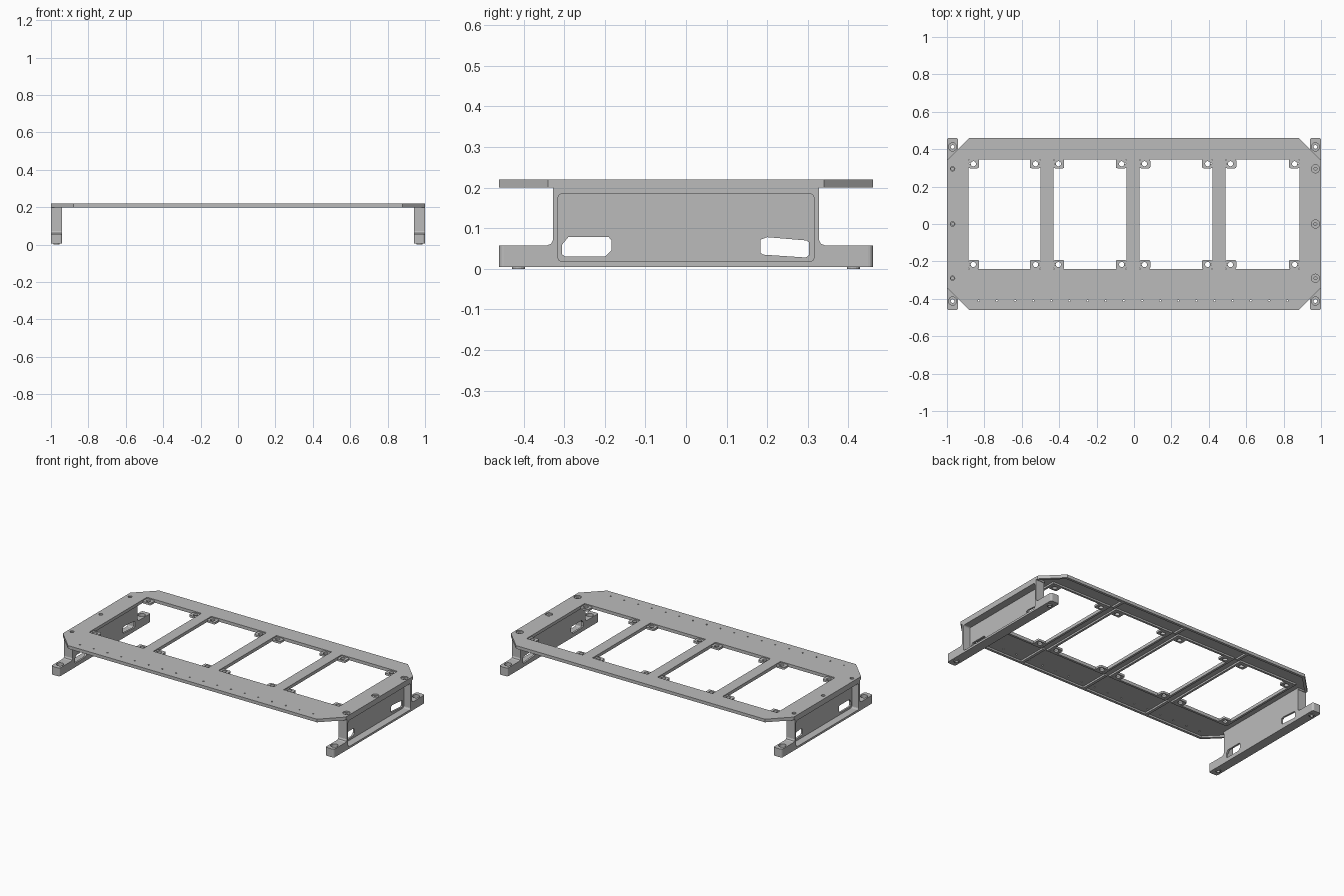
import bpy, bmesh, math
from mathutils import Matrix

cube = bpy.data.objects.get("Cube")
if cube:
    bpy.data.objects.remove(cube, do_unlink=True)

metal = bpy.data.materials.new("plain grey metal")
metal.use_nodes = True
grey = (0.5, 0.5, 0.5, 1)
metal.diffuse_color = grey
metal.node_tree.nodes["Principled BSDF"].inputs["Base Color"].default_value = grey


def rect(u0, u1, v0, v1, r=0.0):
    """Rectangle loop, rounded when r is given."""
    if r == 0:
        return [(u0, v0), (u1, v0), (u1, v1), (u0, v1)]
    pts = []
    corners = [(u1 - r, v1 - r), (u0 + r, v1 - r), (u0 + r, v0 + r), (u1 - r, v0 + r)]
    for k, (cu, cv) in enumerate(corners):
        for i in range(5):
            a = math.pi / 2 * (k + i / 4)
            pts.append((cu + r * math.cos(a), cv + r * math.sin(a)))
    return pts


def circle(u, v, r, n=16):
    return [(u + r * math.cos(2 * math.pi * i / n), v + r * math.sin(2 * math.pi * i / n))
            for i in range(n)]


def octagon(inset=0.0):
    x, y, c = 1 - inset, 0.46 - inset, 0.12 - 0.586 * inset
    return [(x, c - y), (x, y - c), (x - c, y), (c - x, y),
            (-x, y - c), (-x, c - y), (c - x, -y), (x - c, -y)]


def slab(name, loops, lo, hi, sideways=False):
    """Filled outline with holes, extruded from lo to hi along z (or along x)."""
    cu = bpy.data.curves.new(name, "CURVE")
    cu.dimensions, cu.fill_mode, cu.extrude = "2D", "BOTH", (hi - lo) / 2
    for pts in loops:
        sp = cu.splines.new("POLY")
        sp.points.add(len(pts) - 1)
        for p, (u, v) in zip(sp.points, pts):
            p.co = (u, v, 0, 1)
        sp.use_cyclic_u = True
    tmp = bpy.data.objects.new(name + "_outline", cu)
    bpy.context.collection.objects.link(tmp)
    dg = bpy.context.evaluated_depsgraph_get()
    mesh = bpy.data.meshes.new_from_object(tmp.evaluated_get(dg))
    bpy.data.objects.remove(tmp, do_unlink=True)
    bpy.data.curves.remove(cu)
    bm = bmesh.new()
    bm.from_mesh(mesh)
    bm.transform(Matrix.Translation((0, 0, (lo + hi) / 2)))
    if sideways:
        bm.transform(Matrix(((0, 0, 1, 0), (1, 0, 0, 0), (0, 1, 0, 0), (0, 0, 0, 1))))
    bmesh.ops.remove_doubles(bm, verts=bm.verts, dist=1e-5)
    bmesh.ops.recalc_face_normals(bm, faces=bm.faces)
    for f in bm.faces:
        f.smooth = False
    bm.to_mesh(mesh)
    bm.free()
    mesh.name = name
    mesh.materials.clear()
    mesh.materials.append(metal)
    ob = bpy.data.objects.new(name, mesh)
    bpy.context.collection.objects.link(ob)
    return ob


# Shared layout
FRONT, BACK = -0.24, 0.345
WINDOWS = [(-0.885, -0.5), (-0.43, -0.04), (0.03, 0.42), (0.49, 0.885)]
BARS = [-0.465, -0.005, 0.455]
BOLTS = [-0.29, 0, 0.295]
BOTTOM, SKIN, TOP = 0.2, 0.211, 0.22

# Top plate with windows, screw row and counterbored bolt holes
loops = [octagon()]
loops += [rect(a, b, FRONT, BACK) for a, b in WINDOWS]
loops += [circle(-0.83 + 0.097 * i, -0.41, 0.005, 8) for i in range(18)]
loops += [circle(0.97, y, 0.022) for y in BOLTS]
loops += [circle(-0.97, y, 0.012) for y in BOLTS]
slab("top_plate", loops, SKIN, TOP)

# Underside: rim, window ribs, cross ribs and landings over the legs
slab("rim", [octagon(), octagon(0.016)], BOTTOM, SKIN)
for i, (a, b) in enumerate(WINDOWS):
    slab(f"window_rib_{i + 1}", [rect(a - 0.014, b + 0.014, FRONT - 0.014, BACK + 0.014),
                                 rect(a, b, FRONT, BACK)], BOTTOM, SKIN)
for i, x in enumerate(BARS):
    for side, y0, y1 in (("front", -0.444, FRONT - 0.014), ("back", BACK + 0.014, 0.444)):
        slab(f"{side}_cross_rib_{i + 1}", [rect(x - 0.009, x + 0.009, y0, y1)], BOTTOM, SKIN)
for side, s in (("left", 1), ("right", -1)):
    x0, x1 = sorted((s * 0.94, s * 0.984))
    slab(f"{side}_landing", [rect(x0, x1, -0.33, 0.33)]
         + [circle(s * 0.97, y, 0.008) for y in BOLTS], BOTTOM, SKIN)

# Mounting tabs in every window corner
for i, (a, b) in enumerate(WINDOWS):
    for xs, x in ((1, a), (-1, b)):
        for ys, y in ((1, FRONT), (-1, BACK)):
            u, v = sorted((x, x + xs * 0.057)), sorted((y, y + ys * 0.047))
            slab(f"mounting_tab_{i + 1}", [rect(*u, *v, 0.008),
                                           circle(x + xs * 0.026, y + ys * 0.023, 0.014),
                                           circle(x + xs * 0.007, y + ys * 0.023, 0.003, 8)],
                 BOTTOM, SKIN + 0.002)

# Legs: open frame, thin inner web with slots, and feet
half = [(0.342, 0.005), (0.342, 0.058), (0.332, 0.062), (0.327, 0.072), (0.327, BOTTOM)]
frame = half + [(-y, z) for y, z in reversed(half)]
panel = rect(-0.315, 0.315, 0.018, 0.185, 0.01)
slots = [[(-0.305, 0.036), (-0.298, 0.03), (-0.2, 0.03), (-0.183, 0.046),
          (-0.183, 0.07), (-0.19, 0.078), (-0.29, 0.078), (-0.305, 0.06)],
         [(0.183, 0.04), (0.19, 0.035), (0.295, 0.028), (0.303, 0.034),
          (0.303, 0.065), (0.297, 0.07), (0.2, 0.078), (0.183, 0.072)]]
for side, s in (("left", 1), ("right", -1)):
    slab(f"{side}_leg_frame", [frame, panel], *sorted((s * 0.94, s * 1.0)), sideways=True)
    slab(f"{side}_leg_web", [panel] + slots, *sorted((s * 0.94, s * 0.952)), sideways=True)
    for end, t in (("back", 1), ("front", -1)):
        x = s * 0.97
        y0, y1 = sorted((t * 0.342, t * 0.46))
        # Square inner end, rounded outer end
        outline = [(u, v if abs(v) > 0.4 else t * 0.342)
                   for u, v in rect(x - 0.03, x + 0.03, y0, y1, 0.012)]
        outline = [(x + math.copysign(0.03, u - x) if abs(v) < 0.4 else u, v) for u, v in outline]
        outline = [p for k, p in enumerate(outline) if p != outline[k - 1]]
        name, y = f"{side}_{end}_foot", t * 0.412
        slab(name, [outline, circle(x, y, 0.01)], 0.005, 0.035)
        slab(name + "_counterbore", [outline, circle(x, y, 0.022)], 0.035, 0.058)
        slab(name + "_pad", [circle(x, y, 0.016), circle(x, y, 0.01)], 0, 0.005)
